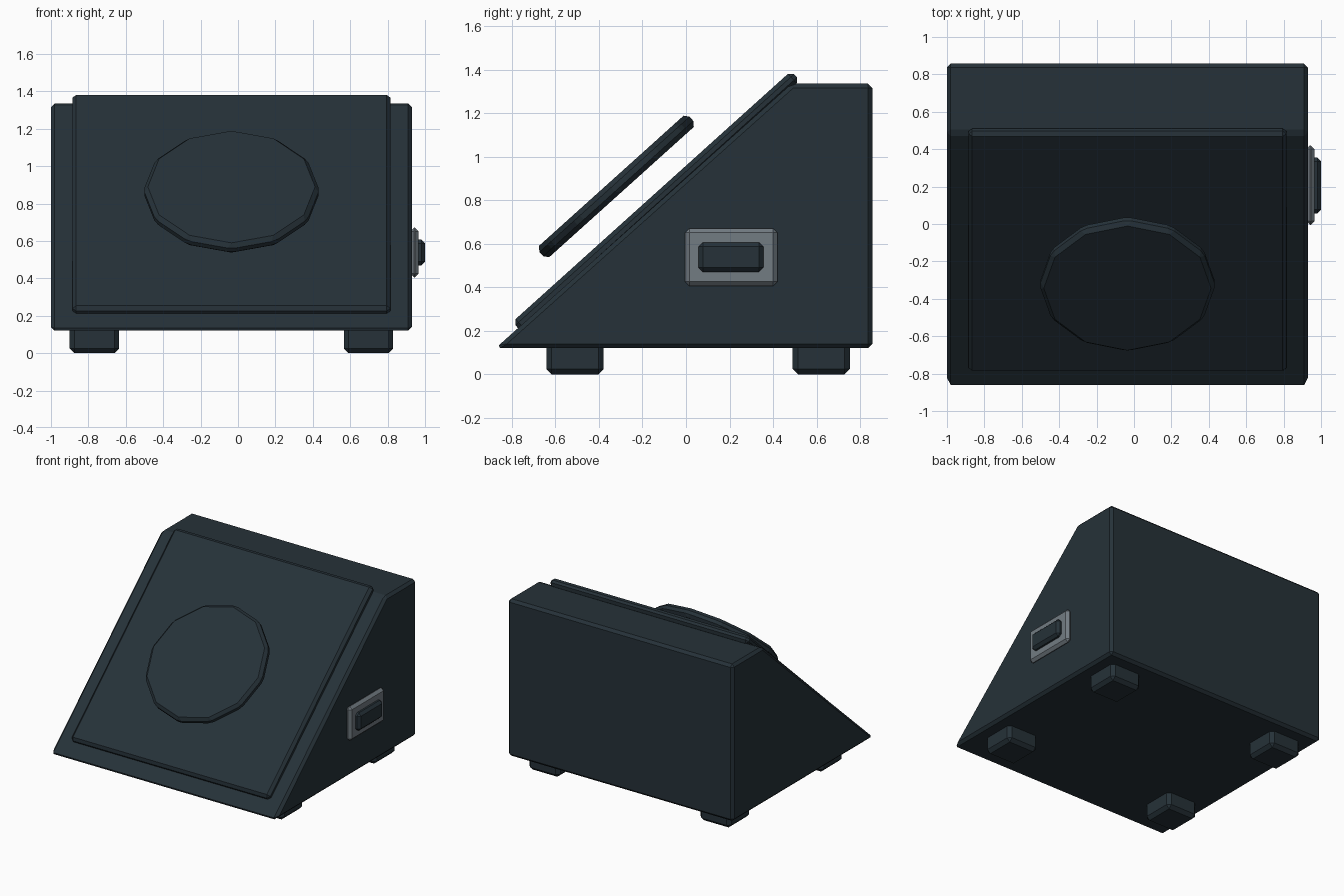
import bpy
import bmesh
from math import radians

old = bpy.data.objects.get("Cube")
if old:
    bpy.data.objects.remove(old, do_unlink=True)

MID_X = -0.035          # centre of the case, the switch sticks out past it
SLOPE = radians(42)


def material(name, rgb):
    mat = bpy.data.materials.new(name)
    mat.use_nodes = True
    colour = (*rgb, 1.0)
    mat.diffuse_color = colour
    mat.node_tree.nodes["Principled BSDF"].inputs["Base Color"].default_value = colour
    return mat


charcoal = material("charcoal", (0.019, 0.031, 0.040))
grey = material("grey", (0.17, 0.20, 0.225))


def finish(obj, name, mat, bevel):
    """Name, colour and chamfer one part."""
    obj.name = name
    obj.data.name = name
    obj.data.materials.append(mat)
    mod = obj.modifiers.new("chamfer", "BEVEL")
    mod.width = bevel
    mod.segments = 1
    mod.limit_method = "ANGLE"
    mod.angle_limit = radians(20)
    return obj


def box(name, centre, size, mat, bevel, tilt=0.0):
    bpy.ops.mesh.primitive_cube_add(size=1, location=centre, rotation=(tilt, 0, 0))
    obj = bpy.context.object
    for v in obj.data.vertices:
        v.co = [c * s for c, s in zip(v.co, size)]
    return finish(obj, name, mat, bevel)


# Wedge-shaped case: side profile (y, z) extruded across x
profile = [(-0.875, 0.12), (0.857, 0.12), (0.857, 1.335), (0.485, 1.335)]
bm = bmesh.new()
side = bm.faces.new([bm.verts.new((MID_X - 0.965, y, z)) for y, z in profile])
ext = bmesh.ops.extrude_face_region(bm, geom=[side])
moved = [g for g in ext["geom"] if isinstance(g, bmesh.types.BMVert)]
bmesh.ops.translate(bm, verts=moved, vec=(1.93, 0, 0))
bmesh.ops.recalc_face_normals(bm, faces=bm.faces)
mesh = bpy.data.meshes.new("case")
bm.to_mesh(mesh)
bm.free()
case = bpy.data.objects.new("case", mesh)
bpy.context.collection.objects.link(case)
finish(case, "case", charcoal, 0.02)

# Sloping front panel
box("front_panel", (MID_X, -0.137, 0.795), (1.70, 1.724, 0.06), charcoal, 0.02, SLOPE)

# Twelve-sided disc hovering parallel to the panel
bpy.ops.mesh.primitive_cylinder_add(vertices=12, radius=0.47, depth=0.07,
                                    location=(MID_X, -0.32, 0.863),
                                    rotation=(SLOPE, 0, 0))
finish(bpy.context.object, "front_disc", charcoal, 0.022)

# Switch on the left side
box("switch_plate", (0.943, 0.208, 0.538), (0.045, 0.425, 0.265), grey, 0.02)
box("switch_rocker", (0.97, 0.206, 0.538), (0.06, 0.298, 0.137), charcoal, 0.02)

# Four feet
for side_name, sx in (("left", 1), ("right", -1)):
    for end_name, y in (("front", -0.51), ("back", 0.622)):
        box(f"{end_name}_{side_name}_foot", (MID_X + sx * 0.733, y, 0.075),
            (0.264, 0.264, 0.15), charcoal, 0.025)
